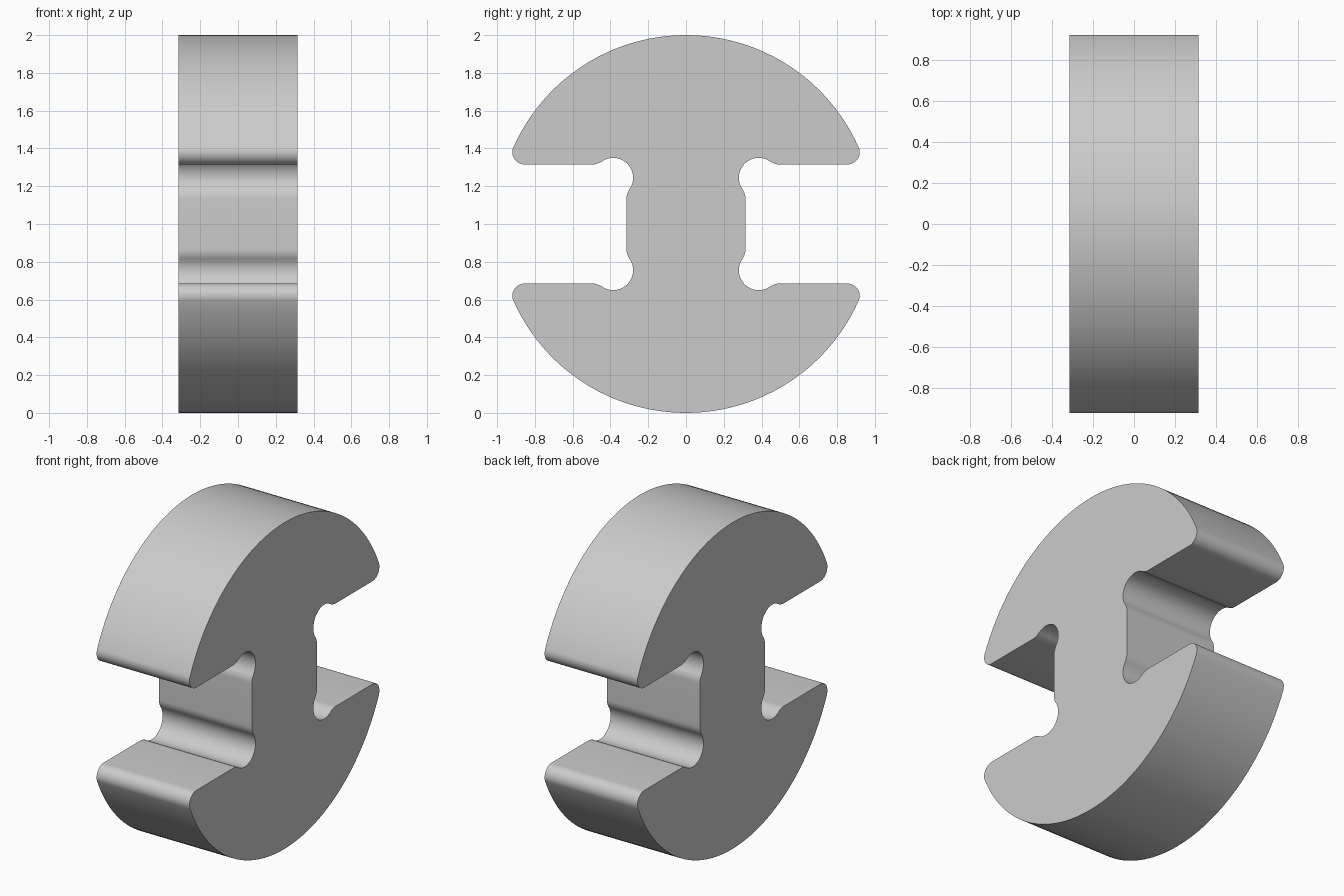
import bpy, bmesh
from math import sin, cos, pi, atan2, sqrt

if "Cube" in bpy.data.objects:
    bpy.data.objects.remove(bpy.data.objects["Cube"])

HALF_THICK = 0.315   # half depth along x
SLOT = 0.315         # half height of side slots, half width of web
TIP_R = 0.065        # rounding of the flange tips
REL, REL_R = (0.385, 0.245), 0.105   # corner relief centre and radius
FIL = 0.09           # blend radius beside the relief


def arc(cx, cz, r, a0, a1, n):
    return [(cx + r * cos(a0 + (a1 - a0) * i / n),
             cz + r * sin(a0 + (a1 - a0) * i / n)) for i in range(n + 1)]


# Quarter profile: rim, tip, slot face, relief, web
tip_z = SLOT + TIP_R
tip_y = sqrt((1 - TIP_R) ** 2 - tip_z ** 2)
a_tip = atan2(tip_z, tip_y)
h = SLOT + FIL - REL[1]
d = sqrt((REL_R + FIL) ** 2 - h ** 2)
a_rel = atan2(h, d)
quarter = arc(0, 0, 1, pi / 2, a_tip, 24)
quarter += arc(tip_y, tip_z, TIP_R, a_tip, -pi / 2, 12)[1:]
quarter += arc(REL[0] + d, SLOT + FIL, FIL, -pi / 2, a_rel - pi, 6)
quarter += arc(*REL, REL_R, a_rel, 1.5 * pi - a_rel, 20)[1:]
quarter += arc(SLOT - FIL, REL[1] - d, FIL, pi / 2 - a_rel, 0, 6)[1:]

# Mirror the quarter into the full closed outline
half = quarter + [(y, -z) for y, z in reversed(quarter)]
outline = half + [(-y, z) for y, z in reversed(half[1:-1])]

# Extrude the outline along x
bm = bmesh.new()
face = bm.faces.new([bm.verts.new((-HALF_THICK, y, z + 1)) for y, z in outline])
ext = bmesh.ops.extrude_face_region(bm, geom=[face], use_keep_orig=True)
moved = [v for v in ext["geom"] if isinstance(v, bmesh.types.BMVert)]
bmesh.ops.translate(bm, verts=moved, vec=(2 * HALF_THICK, 0, 0))
bmesh.ops.recalc_face_normals(bm, faces=bm.faces)
mesh = bpy.data.meshes.new("slotted_disc")
bm.to_mesh(mesh)
bm.free()

disc = bpy.data.objects.new("slotted_disc", mesh)
bpy.context.collection.objects.link(disc)
bpy.context.view_layer.objects.active = disc
disc.select_set(True)
bpy.ops.object.shade_smooth_by_angle(angle=pi / 6)
